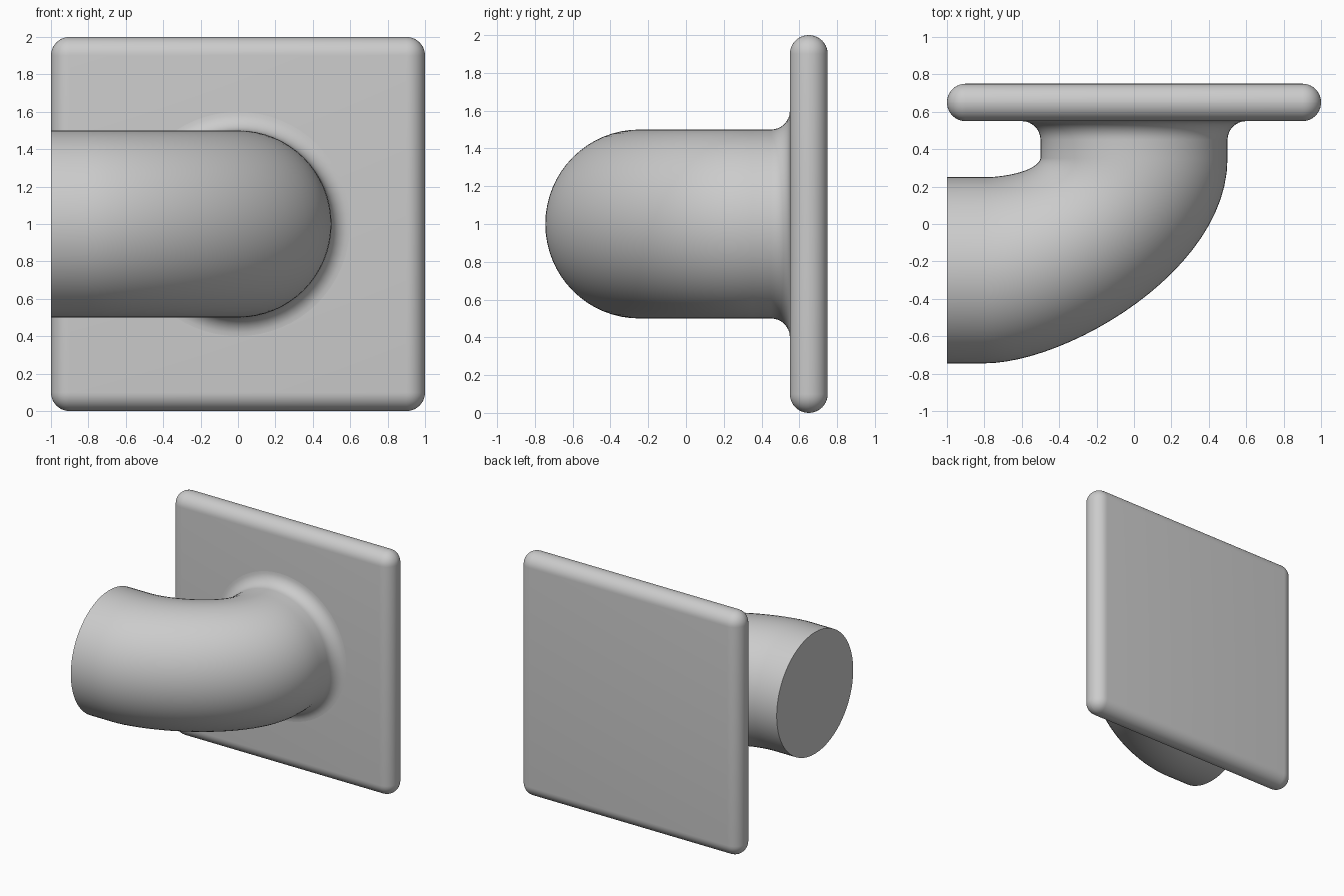
import bpy
import bmesh
import math
from mathutils import Vector
from mathutils.geometry import interpolate_bezier

if "Cube" in bpy.data.objects:
    bpy.data.objects.remove(bpy.data.objects["Cube"], do_unlink=True)

grey = bpy.data.materials.new("light_grey")
grey.use_nodes = True
grey.diffuse_color = (0.6, 0.6, 0.6, 1)
grey.node_tree.nodes["Principled BSDF"].inputs["Base Color"].default_value = (0.6, 0.6, 0.6, 1)


def finish(bm, name):
    bmesh.ops.recalc_face_normals(bm, faces=bm.faces[:])
    mesh = bpy.data.meshes.new(name)
    bm.to_mesh(mesh)
    bm.free()
    obj = bpy.data.objects.new(name, mesh)
    bpy.context.collection.objects.link(obj)
    mesh.materials.append(grey)
    bpy.ops.object.select_all(action="DESELECT")
    obj.select_set(True)
    bpy.context.view_layer.objects.active = obj
    bpy.ops.object.shade_smooth_by_angle(angle=math.radians(35))
    return obj


def bend(*points):
    return interpolate_bezier(*[Vector((x, y, 0)) for x, y in points], 25)


# Square plate with fully rounded edges
bm = bmesh.new()
bmesh.ops.create_cube(bm, size=2)
bmesh.ops.scale(bm, vec=(1, 0.1, 1), verts=bm.verts[:])
bmesh.ops.translate(bm, vec=(0, 0.65, 1), verts=bm.verts[:])
bmesh.ops.bevel(bm, geom=bm.edges[:], offset=0.0995, segments=10,
                profile=0.5, affect="EDGES")
finish(bm, "wall_plate")

# Pipe sections as (inner point, outer point, half height)
sections = []
for i in range(9):  # fillet flaring onto the plate
    a = math.pi / 2 * i / 8
    r = 0.6 - 0.1 * math.sin(a)
    y = 0.45 + 0.1 * math.cos(a)
    sections.append((Vector((-r, y, 0)), Vector((r, y, 0)), r))

# Elbow between its inner and outer curves
inner = bend((-0.5, 0.35), (-0.52, 0.28), (-0.70, 0.25), (-0.8, 0.25))
outer = bend((0.5, 0.35), (0.5, -0.25), (-0.36, -0.745), (-0.8, -0.745))
sections += [(p, q, 0.5) for p, q in zip(inner, outer)]
sections.append((Vector((-1, 0.25, 0)), Vector((-1, -0.745, 0)), 0.5))

# Loft the sections into one bent pipe with a flat end
bm = bmesh.new()
sides = 64
rings = []
for p, q, height in sections:
    ring = []
    for k in range(sides):
        a = math.tau * k / sides
        point = (p + q) / 2 + (q - p) / 2 * math.cos(a)
        point.z = 1 + height * math.sin(a)
        ring.append(bm.verts.new(point))
    rings.append(ring)
for lower, upper in zip(rings, rings[1:]):
    for k in range(sides):
        n = (k + 1) % sides
        bm.faces.new((lower[k], lower[n], upper[n], upper[k]))
bm.faces.new(rings[-1])
finish(bm, "bent_pipe")
